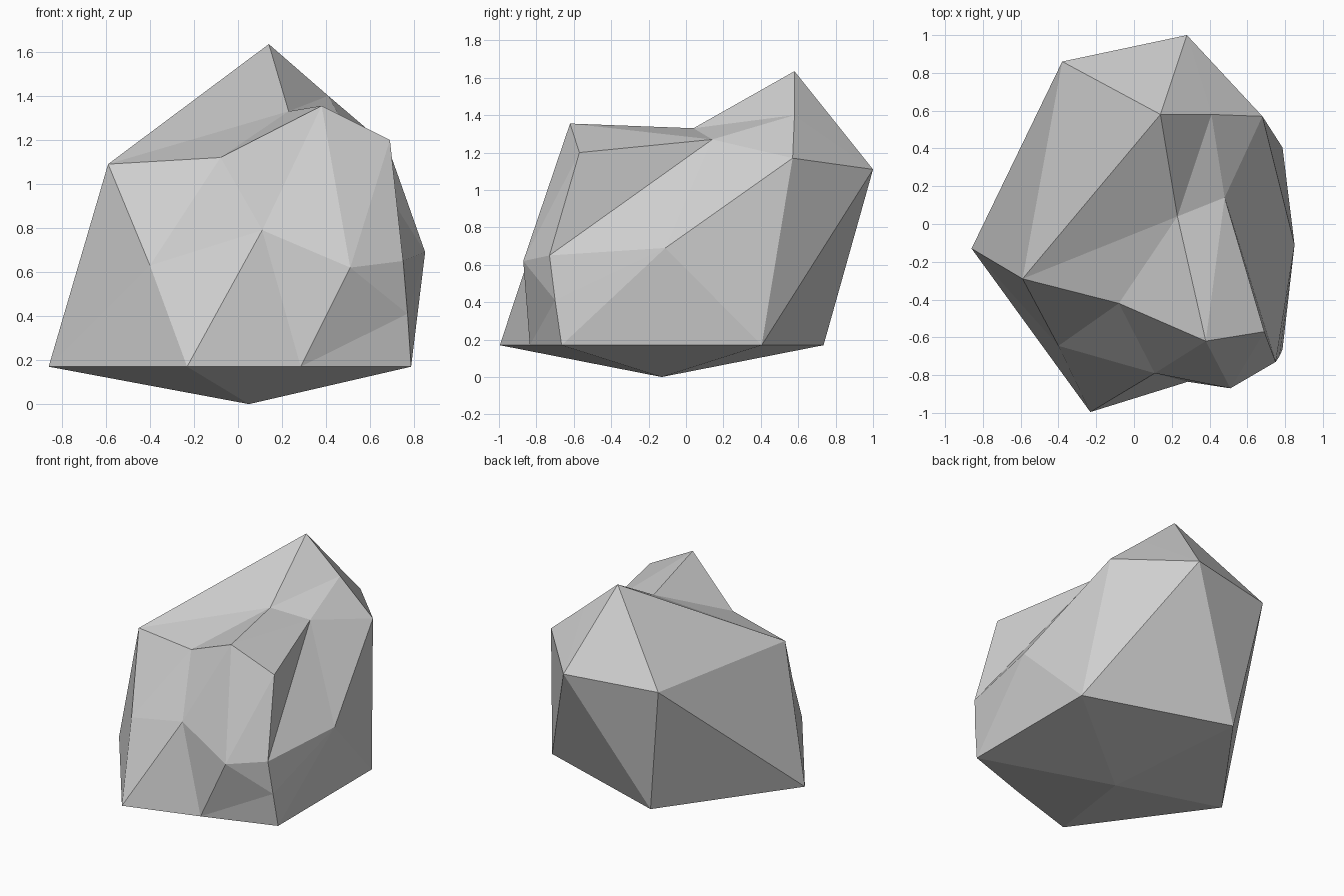
import bpy, bmesh, math

if "Cube" in bpy.data.objects:
    bpy.data.objects.remove(bpy.data.objects["Cube"])

bm = bmesh.new()
v = {}  # named corner points of the boulder


def point(name, *co):
    v[name] = bm.verts.new(co)


def chip(name, a, b, *co):
    """Add a corner on the edge a-b and push it to a new place."""
    edge = bm.edges.get((v[a], v[b]))
    v[name] = bmesh.utils.edge_split(edge, v[a], 0.5)[1]
    v[name].co = co


def crease(*pairs):
    """Split the face shared by each pair of corners."""
    for a, b in pairs:
        face = next(f for f in v[a].link_faces if f in list(v[b].link_faces))
        bmesh.utils.face_split(face, v[a], v[b])


# Bottom tip and regular five-sided foot
point("tip", 0.05, -0.13, 0)
foot = ["west", "south", "southeast", "northeast", "north"]
for i, name in enumerate(foot):
    a = math.radians(180 + 72 * i)
    point(name, 0.05 + 0.91 * math.cos(a), -0.13 + 0.91 * math.sin(a), 0.17)

# Irregular shoulders and peak
shoulder = ["left", "front", "right", "back", "back_left"]
point("left", -0.59, -0.29, 1.09)
point("front", 0.38, -0.62, 1.355)
point("right", 0.68, 0.57, 1.17)
point("back", 0.28, 1.0, 1.11)
point("back_left", -0.38, 0.86, 1.10)
point("peak", 0.14, 0.58, 1.635)

# Twenty-sided rough stone
for i in range(5):
    f0, f1 = foot[i], foot[(i + 1) % 5]
    s0, s1 = shoulder[i], shoulder[(i + 1) % 5]
    for tri in (("tip", f1, f0), (f0, f1, s0), (f1, s1, s0), (s0, s1, "peak")):
        bm.faces.new([v[n] for n in tri])

# Saddle between the front shoulder and the peak
chip("saddle", "peak", "front", 0.23, 0.04, 1.33)
chip("ledge", "left", "front", -0.08, -0.42, 1.12)
chip("rim", "front", "right", 0.48, 0.14, 1.27)
chip("ridge", "peak", "right", 0.41, 0.58, 1.40)
crease(("left", "saddle"), ("saddle", "ledge"), ("saddle", "rim"),
       ("saddle", "ridge"), ("ridge", "rim"), ("ridge", "back"))

# Front facets
chip("cheek", "left", "south", -0.40, -0.645, 0.63)
chip("brow", "front", "south", 0.11, -0.79, 0.79)
chip("chin", "south", "southeast", 0.285, -0.835, 0.17)
chip("bulge", "front", "southeast", 0.51, -0.87, 0.62)
chip("heel", "bulge", "southeast", 0.77, -0.70, 0.41)
crease(("west", "cheek"), ("cheek", "ledge"), ("cheek", "brow"),
       ("ledge", "brow"), ("brow", "bulge"), ("bulge", "chin"),
       ("brow", "chin"), ("chin", "heel"), ("chin", "tip"))

# Notch on the right side
chip("hip", "right", "southeast", 0.85, -0.11, 0.69)
crease(("hip", "northeast"), ("rim", "hip"), ("hip", "heel"), ("bulge", "rim"))
chip("corner", "bulge", "rim", 0.69, -0.57, 1.20)
crease(("corner", "front"), ("corner", "hip"))
chip("notch", "corner", "hip", 0.75, -0.73, 0.65)
crease(("notch", "rim"), ("notch", "heel"), ("notch", "bulge"))

bmesh.ops.triangulate(bm, faces=[f for f in bm.faces if len(f.verts) > 3])
bmesh.ops.recalc_face_normals(bm, faces=bm.faces)

# Flat-shaded boulder in one grey
mesh = bpy.data.meshes.new("boulder")
bm.to_mesh(mesh)
bm.free()
stone = bpy.data.materials.new("stone_grey")
stone.diffuse_color = (0.62, 0.62, 0.62, 1)
stone.use_nodes = True
stone.node_tree.nodes["Principled BSDF"].inputs["Base Color"].default_value = stone.diffuse_color
mesh.materials.append(stone)
boulder = bpy.data.objects.new("boulder", mesh)
bpy.context.collection.objects.link(boulder)
